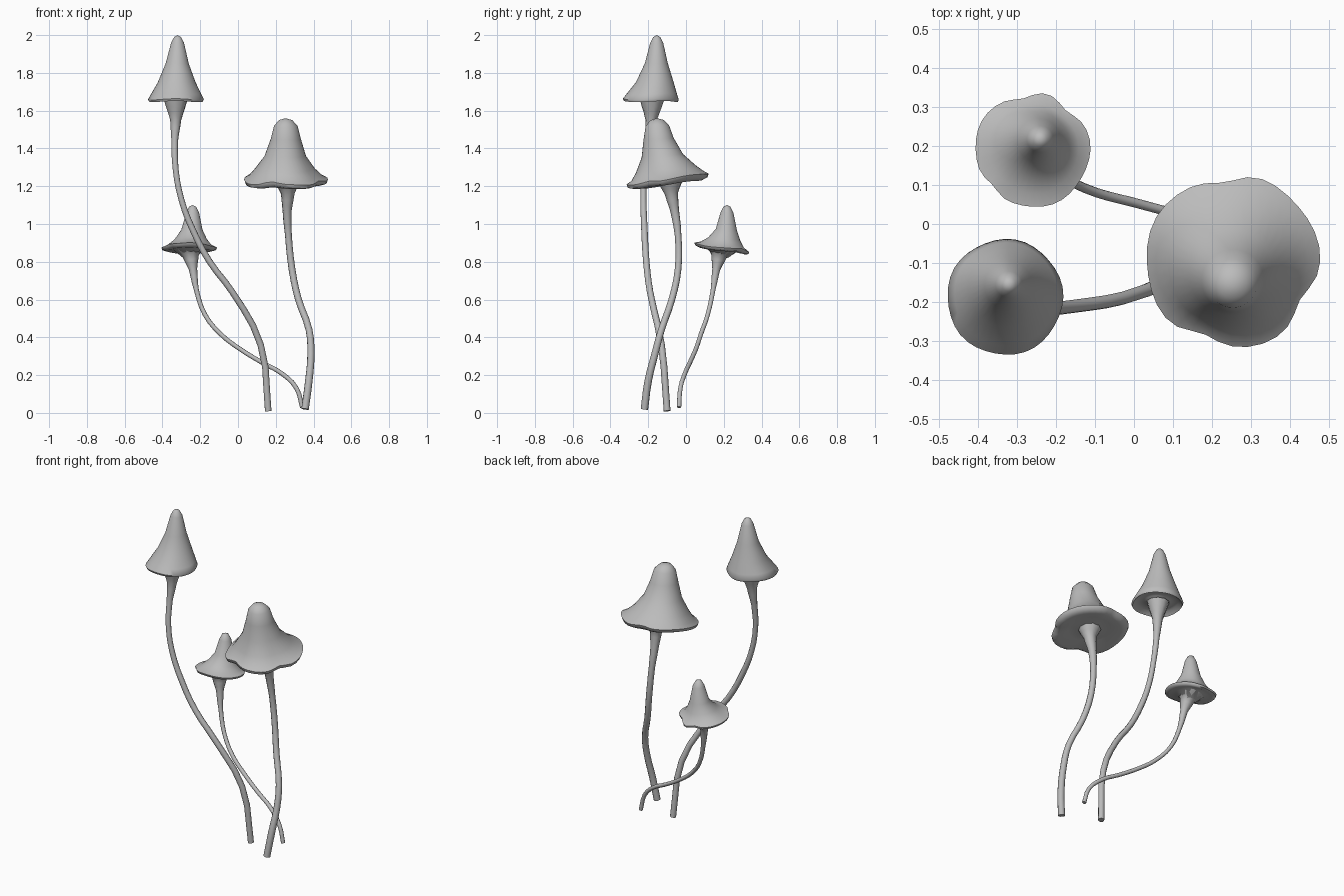
import bpy, bmesh
from math import sin, cos, pi, radians, exp

cube = bpy.data.objects.get("Cube")
if cube:
    bpy.data.objects.remove(cube, do_unlink=True)

grey = bpy.data.materials.new("soft grey")
grey.use_nodes = True
colour = (0.5, 0.5, 0.5, 1)
grey.diffuse_color = colour
grey.node_tree.nodes["Principled BSDF"].inputs["Base Color"].default_value = colour


def finish(obj):
    """Give an object the shared material and smooth shading."""
    obj.data.materials.clear()
    obj.data.materials.append(grey)
    bpy.ops.object.select_all(action="DESELECT")
    obj.select_set(True)
    bpy.context.view_layer.objects.active = obj
    bpy.ops.object.shade_smooth_by_angle(angle=radians(60))


def make_stem(name, points):
    """Tapered tube through (x, y, z, radius) points."""
    curve = bpy.data.curves.new(name, "CURVE")
    curve.dimensions = "3D"
    curve.bevel_depth = 1
    curve.bevel_resolution = 3
    curve.resolution_u = 3
    curve.use_fill_caps = True
    spline = curve.splines.new("BEZIER")
    spline.bezier_points.add(len(points) - 1)
    for bp, (x, y, z, r) in zip(spline.bezier_points, points):
        bp.co = (x, y, z)
        bp.radius = r
        bp.handle_left_type = bp.handle_right_type = "AUTO"
    obj = bpy.data.objects.new(name, curve)
    bpy.context.collection.objects.link(obj)
    bpy.ops.object.select_all(action="DESELECT")
    obj.select_set(True)
    bpy.context.view_layer.objects.active = obj
    bpy.ops.object.convert(target="MESH")
    finish(bpy.context.view_layer.objects.active)


def make_cap(name, apex, rings, under, tilt, wave, notches, sides=36):
    """Bell lofted from (x, y, z, radius) rings, closed by an underside.

    under: (share of rim radius, height offset) rings below the rim.
    tilt: rim slope along y; notches: angles where the rim folds inwards.
    """
    rx, ry, rz, rim = rings[-1]
    loops = rings + [(rx, ry, rz + dz, rim * share) for share, dz in under]
    bm = bmesh.new()
    top = bm.verts.new(apex)
    previous = None
    for x, y, z, r in loops:
        ring = []
        ruffle = (r / rim) ** 3
        for i in range(sides):
            a = 2 * pi * i / sides
            fold = sum(exp((cos(a - radians(n)) - 1) * 30) for n in notches)
            rr = r * (1 + ruffle * (wave * sin(5 * a + 1) - 0.09 * fold))
            lift = tilt * rr * sin(a) * min(1, r / rim + 0.1)
            lift += ruffle * rim * (wave * 2 * sin(3 * a) + 0.06 * fold)
            ring.append(bm.verts.new((x + rr * cos(a), y + rr * sin(a), z + lift)))
        for i in range(sides):
            j = (i + 1) % sides
            if previous:
                bm.faces.new((previous[i], ring[i], ring[j], previous[j]))
            else:
                bm.faces.new((top, ring[i], ring[j]))
        previous = ring
    bm.faces.new(previous[::-1])
    bmesh.ops.recalc_face_normals(bm, faces=bm.faces)
    mesh = bpy.data.meshes.new(name)
    bm.to_mesh(mesh)
    bm.free()
    obj = bpy.data.objects.new(name, mesh)
    bpy.context.collection.objects.link(obj)
    finish(obj)


# Tall mushroom with a pointed cap
make_stem("tall_stem", [
    (.16, -.10, .01, .018), (.12, -.13, .36, .018), (-.03, -.19, .64, .017),
    (-.15, -.21, .8, .017), (-.24, -.22, .97, .017), (-.3, -.225, 1.13, .016),
    (-.33, -.22, 1.29, .016), (-.335, -.2, 1.44, .018),
    (-.33, -.185, 1.55, .03), (-.33, -.18, 1.66, .065)])
make_cap("tall_cap", (-.32, -.155, 2), [
    (-.32, -.155, 1.99, .018), (-.32, -.155, 1.96, .034),
    (-.322, -.157, 1.85, .061), (-.325, -.165, 1.75, .1),
    (-.328, -.18, 1.69, .132), (-.33, -.187, 1.66, .148)],
    [(.96, -.012), (.8, .008), (.45, .01), (.2, -.03)], 0, .012, [])

# Broad mushroom with a flared, ruffled cap
make_stem("broad_stem", [
    (.355, -.22, .02, .02), (.375, -.2, .17, .02), (.386, -.165, .31, .019),
    (.376, -.13, .44, .018), (.32, -.075, .6, .018), (.286, -.042, .76, .018),
    (.267, -.042, .94, .018), (.26, -.06, 1.07, .024),
    (.263, -.077, 1.16, .036), (.26, -.085, 1.24, .075)])
make_cap("broad_cap", (.252, -.155, 1.56), [
    (.252, -.155, 1.55, .035), (.253, -.152, 1.52, .062),
    (.253, -.145, 1.45, .08), (.25, -.125, 1.36, .11),
    (.248, -.105, 1.29, .16), (.25, -.095, 1.252, .195),
    (.252, -.095, 1.235, .222)],
    [(.97, -.018), (.82, -.028), (.55, -.005), (.25, -.02)],
    .15, .015, [95, 247, 330])

# Small mushroom with a wide brim
make_stem("small_stem", [
    (.34, -.037, .03, .012), (.31, -.03, .13, .012), (.23, -.005, .21, .012),
    (.13, .02, .265, .012), (0, .055, .345, .012), (-.095, .08, .42, .012),
    (-.175, .115, .52, .012), (-.22, .143, .65, .013),
    (-.238, .16, .76, .022), (-.25, .175, .83, .043), (-.255, .185, .87, .085)])
make_cap("small_cap", (-.24, .217, 1.1), [
    (-.24, .217, 1.092, .018), (-.24, .217, 1.06, .034),
    (-.244, .214, .97, .056), (-.25, .203, .92, .085),
    (-.257, .193, .89, .115), (-.26, .19, .875, .147)],
    [(.97, -.012), (.82, -.018), (.55, -.012), (.25, -.05)],
    -.15, .015, [50, 100, 222])
